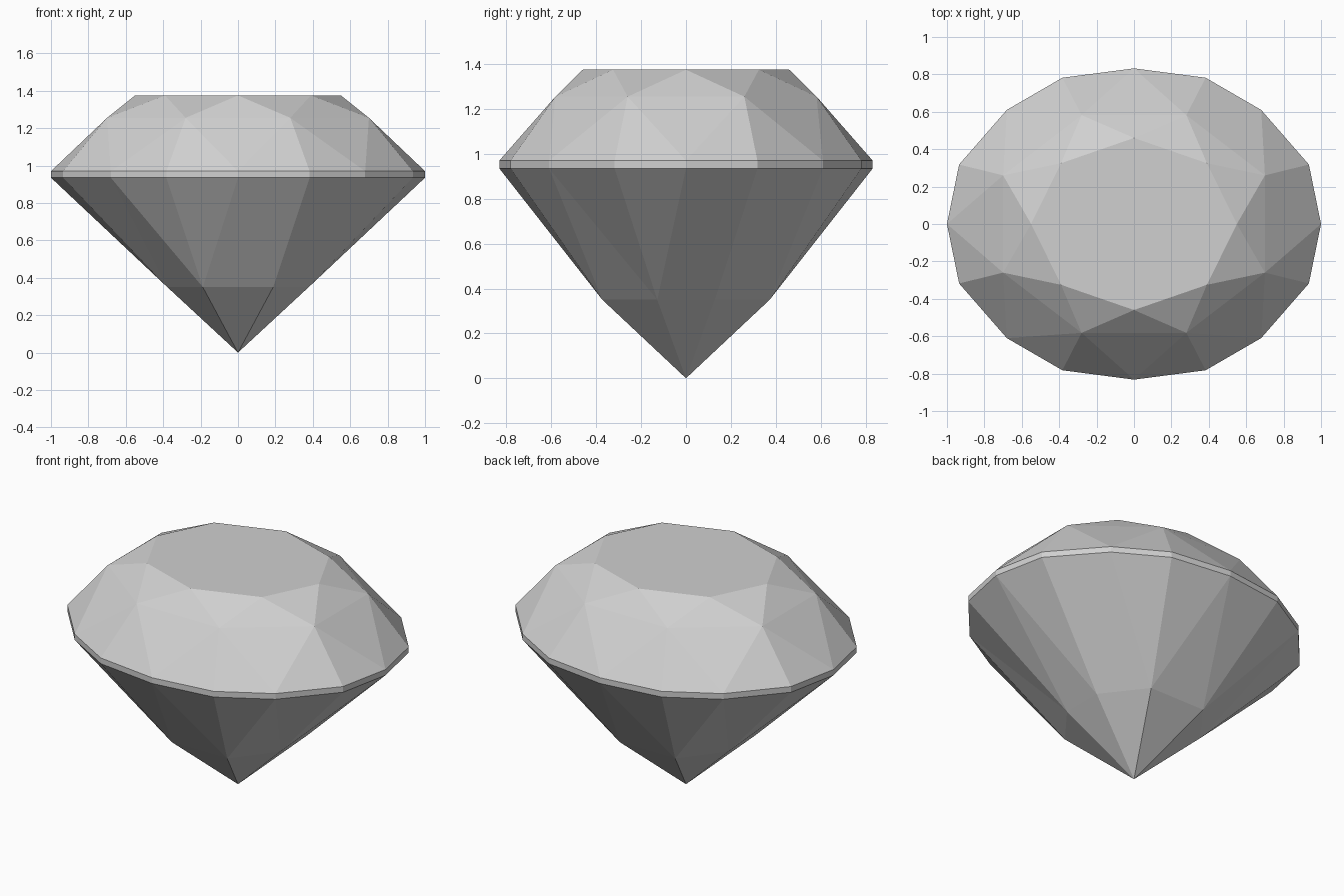
import bpy
import bmesh

cube = bpy.data.objects.get("Cube")
if cube:
    bpy.data.objects.remove(cube)

# One pale grey for the whole stone
grey = bpy.data.materials.new("pale grey")
grey.use_nodes = True
colour = (0.63, 0.63, 0.63, 1)
grey.diffuse_color = colour
grey.node_tree.nodes["Principled BSDF"].inputs["Base Color"].default_value = colour


def ring(quarter, z):
    """Mirror a quarter outline into a full counter-clockwise ring."""
    half = quarter + [(-x, y) for x, y in reversed(quarter) if x > 0]
    if half[-1][1] == 0:
        half.pop()
    return [(x, y, z) for x, y in half + [(-x, -y) for x, y in half]]


def build(name, faces):
    """Make a flat-faceted object from corner loops, sharing equal corners."""
    bm = bmesh.new()
    verts = {}
    for corners in faces:
        for co in corners:
            if co not in verts:
                verts[co] = bm.verts.new(co)
        bm.faces.new([verts[co] for co in corners])
    mesh = bpy.data.meshes.new(name)
    bm.to_mesh(mesh)
    bm.free()
    mesh.materials.append(grey)
    obj = bpy.data.objects.new(name, mesh)
    bpy.context.collection.objects.link(obj)


def facets(inner, outer):
    """Eight main facets and the paired facets that meet the girdle."""
    faces = []
    for k in range(8):
        start, tip, end = (outer[(2 * k + i) % 16] for i in range(3))
        faces += [(inner[k - 1], start, inner[k]),
                  (inner[k], start, tip), (inner[k], tip, end)]
    return faces


# Outlines of the oval stone, from the x axis round to the y axis
outline = [(1, 0), (0.935, 0.318), (0.68, 0.61), (0.383, 0.782), (0, 0.832)]
girdle_top = ring(outline, 0.97)
girdle_base = ring(outline, 0.935)
table = ring([(0.55, 0), (0.39, 0.325), (0, 0.46)], 1.375)
shoulder = ring([(0.70, 0.26), (0.28, 0.582)], 1.255)
lower = ring([(0.378, 0.128), (0.188, 0.373)], 0.35)
culet = (0, 0, 0)

# Crown: flat table, star facets, mains and upper girdle facets
crown = [tuple(table)] + facets(shoulder, girdle_top)
for k in range(8):
    crown += [(table[k], shoulder[k], table[(k + 1) % 8]),
              (table[k], shoulder[k - 1], shoulder[k])]
build("crown", crown)

# Girdle: thin upright band
build("girdle", [(girdle_base[k - 1], girdle_base[k], girdle_top[k], girdle_top[k - 1])
                 for k in range(16)])

# Pavilion: facets turned downward, closing on the culet
pavilion = facets(lower, girdle_base)
pavilion += [(culet, lower[k - 1], lower[k]) for k in range(8)]
build("pavilion", [face[::-1] for face in pavilion])
